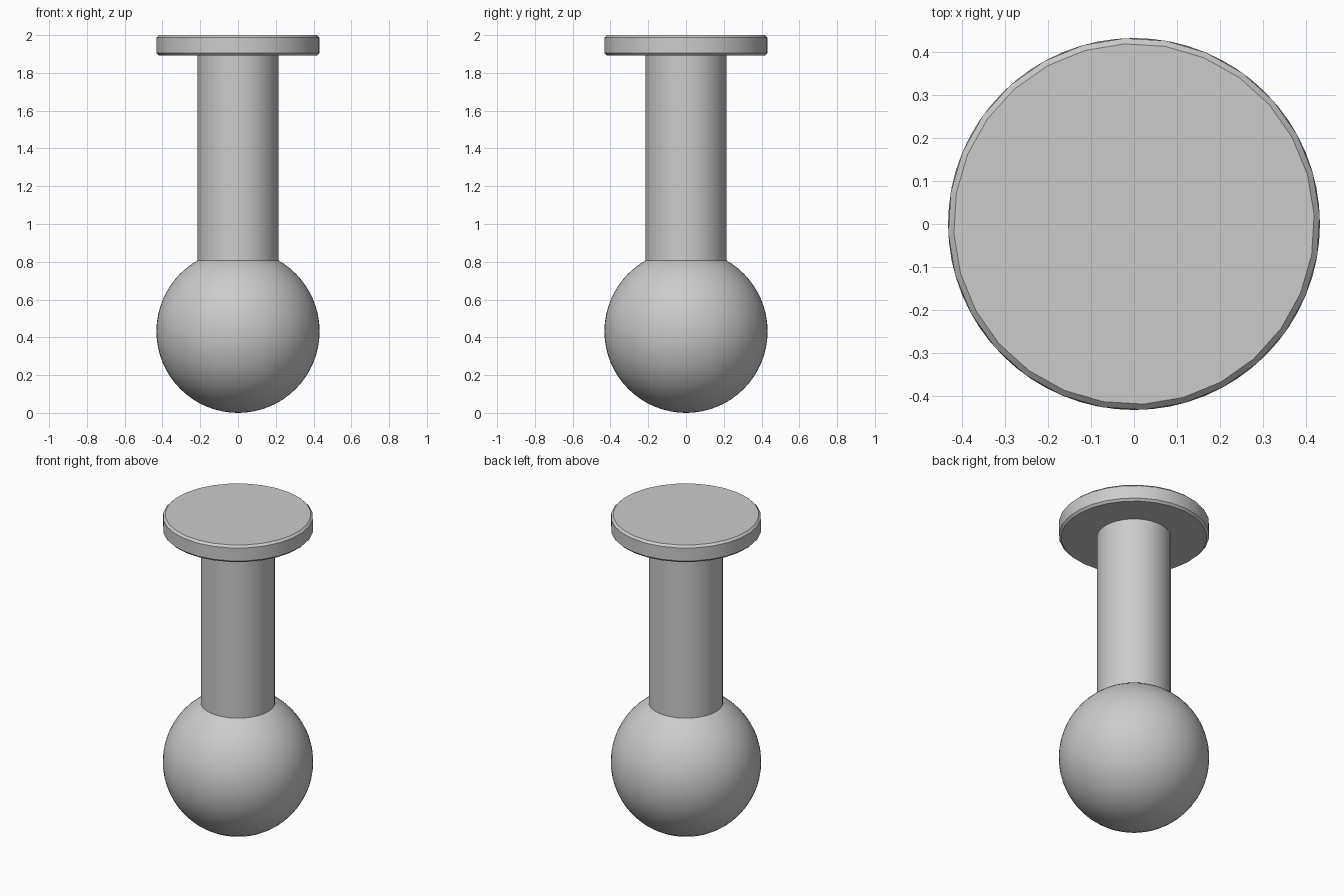
import bpy
import math

cube = bpy.data.objects.get("Cube")
if cube:
    bpy.data.objects.remove(cube, do_unlink=True)

grey = bpy.data.materials.new("plain_grey")
grey.use_nodes = True
GREY = (0.6, 0.6, 0.6, 1)
grey.diffuse_color = GREY
grey.node_tree.nodes["Principled BSDF"].inputs["Base Color"].default_value = GREY

RADIUS = 0.432       # shared by ball and cap
STEM_RADIUS = 0.214
CAP_BOTTOM, TOP = 1.892, 2.0


def finish(name):
    obj = bpy.context.object
    obj.name = name
    obj.data.materials.append(grey)
    bpy.ops.object.shade_smooth_by_angle(angle=math.radians(30))
    return obj


def cylinder(name, radius, bottom, top, sides, turn=0):
    bpy.ops.mesh.primitive_cylinder_add(
        vertices=sides, radius=radius, depth=top - bottom,
        location=(0, 0, (bottom + top) / 2), rotation=(0, 0, turn))
    return finish(name)


# Round ball at the base
bpy.ops.mesh.primitive_uv_sphere_add(
    segments=64, ring_count=32, radius=RADIUS, location=(0, 0, RADIUS))
finish("ball")

# Stem rising from inside the ball to the cap
cylinder("stem", STEM_RADIUS, RADIUS, CAP_BOTTOM + 0.02, 32)

# Flat disc cap with chamfered rims
cap = cylinder("cap", RADIUS, CAP_BOTTOM, TOP, 28, math.radians(3))
bevel = cap.modifiers.new("rim_chamfer", "BEVEL")
bevel.width = 0.013
bevel.segments = 1
bevel.limit_method = "ANGLE"
bevel.angle_limit = math.radians(40)
